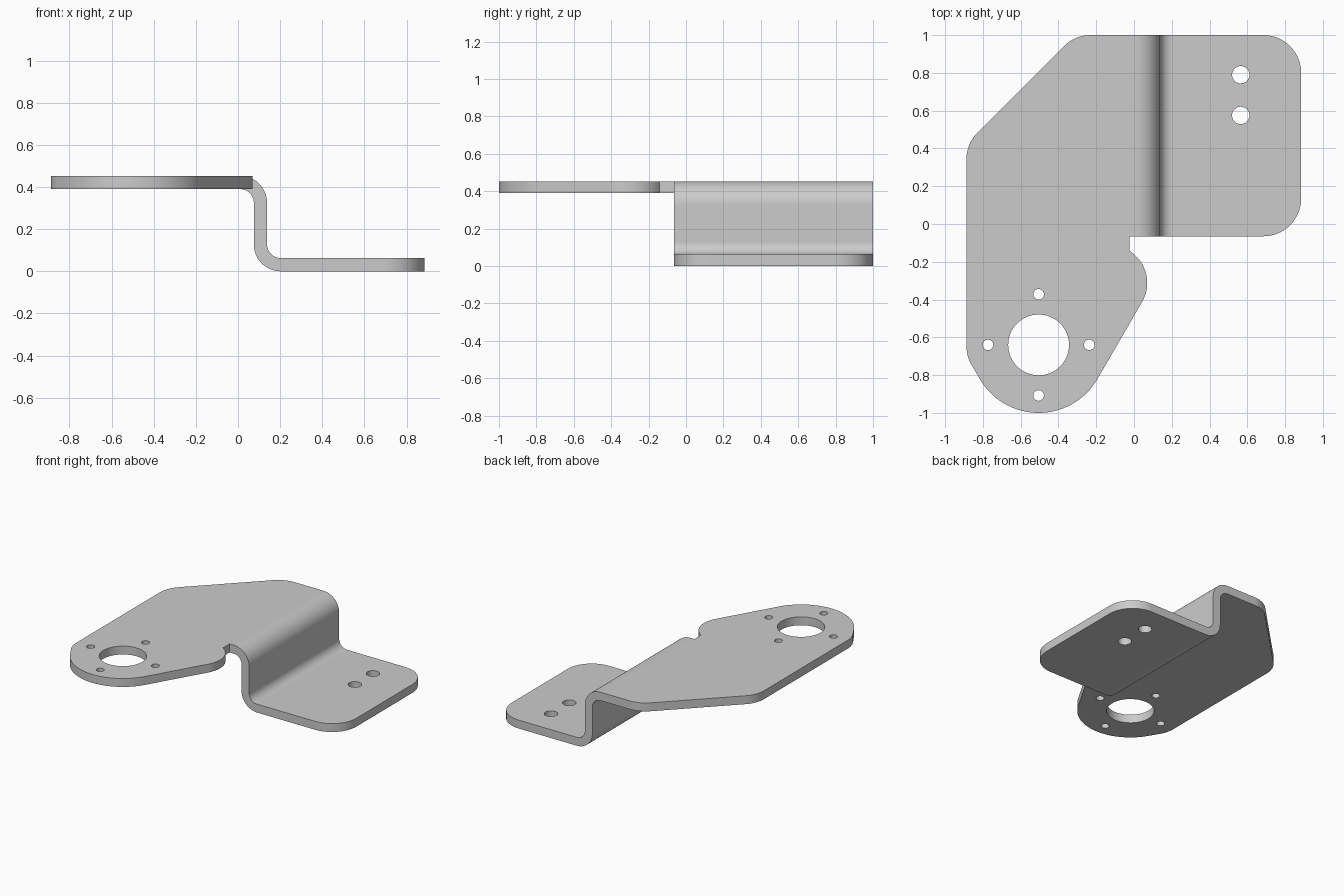
import bpy, bmesh
from math import sin, cos, radians, pi
from mathutils import Vector

if "Cube" in bpy.data.objects:
    bpy.data.objects.remove(bpy.data.objects["Cube"])

T = 0.063                  # sheet thickness
TOP = 0.453                # top of raised plate
Y0, Y1 = -0.065, 1.0       # width of the bent strip
XU, XL = 0.01, 0.203       # where the bends meet the upper / lower plate
RI, RO = 0.065, 0.128      # inner and outer bend radii

bm = bmesh.new()


def arc(cx, cy, r, a0, a1, n=16):
    return [(cx + r * cos(radians(a0 + (a1 - a0) * i / n)),
             cy + r * sin(radians(a0 + (a1 - a0) * i / n))) for i in range(n + 1)]


def circle(cx, cy, r, n=40):
    return arc(cx, cy, r, 0, 360, n)[:-1]


def plate(outline, holes, z, joint_x):
    """Extruded flat plate with holes, left open where it joins the bend."""
    edges = []
    for loop in [outline] + holes:
        vs = [bm.verts.new((x, y, z)) for x, y in loop]
        edges += [bm.edges.new((vs[i - 1], vs[i])) for i in range(len(vs))]
    res = bmesh.ops.triangle_fill(bm, edges=edges, use_beauty=True, normal=(0, 0, 1))
    faces = [f for f in res["geom"] if isinstance(f, bmesh.types.BMFace)]
    ext = bmesh.ops.extrude_face_region(bm, geom=faces, use_keep_orig=True)
    new = [v for v in ext["geom"] if isinstance(v, bmesh.types.BMVert)]
    bmesh.ops.translate(bm, vec=(0, 0, T), verts=new)
    gone = [f for f in bm.faces if all(abs(v.co.x - joint_x) < 1e-5 for v in f.verts)]
    bmesh.ops.delete(bm, geom=gone, context='FACES')


# Raised motor plate
MX, MY = -0.505, -0.64
upper = [(XU, Y0), (XU, Y1)]
upper += arc(-0.230, 0.80, 0.2, 90, 135)
upper += arc(-0.687, 0.343, 0.2, 135, 180)
upper += arc(-0.687, -0.646, 0.2, 180, 210)
upper += arc(MX, MY, 0.36, 210, 330, 48)
upper += arc(-0.13, -0.312, 0.2, -30, 58, 28)
upper += [(-0.025, -0.13), (-0.025, Y0)]
holes = [circle(MX, MY, 0.161, 64)]
holes += [circle(MX + 0.268 * cos(k * pi / 2), MY + 0.268 * sin(k * pi / 2), 0.028, 24)
          for k in range(4)]
plate(upper, holes, TOP - T, XU)

# Lower mounting foot
lower = [(XL, Y1), (XL, Y0)]
lower += arc(0.685, Y0 + 0.2, 0.2, -90, 0)
lower += arc(0.685, Y1 - 0.2, 0.2, 0, 90)
plate(lower, [circle(0.565, y, 0.046) for y in (0.575, 0.79)], 0, XL)

# Z-shaped bend between the two plates
zu, zl = TOP - RO, RO
top_side = arc(XU, zu, RO, 90, 0) + arc(XL, zl, RI, 180, 270)
under_side = arc(XU, zu, RI, 90, 0) + arc(XL, zl, RO, 180, 270)
rows = [[bm.verts.new((p[0], y, p[1])) for p in side]
        for side, y in ((top_side, Y0), (top_side, Y1), (under_side, Y1), (under_side, Y0))]
for k in range(4):
    a, b = rows[k], rows[(k + 1) % 4]
    for i in range(len(a) - 1):
        bm.faces.new((a[i], a[i + 1], b[i + 1], b[i]))

# Weld into one sheet
bmesh.ops.remove_doubles(bm, verts=bm.verts, dist=0.0005)
bmesh.ops.recalc_face_normals(bm, faces=bm.faces)
mesh = bpy.data.meshes.new("bent_bracket")
bm.to_mesh(mesh)
bm.free()
obj = bpy.data.objects.new("bent_bracket", mesh)
bpy.context.collection.objects.link(obj)
bpy.context.view_layer.objects.active = obj
obj.select_set(True)
bpy.ops.object.shade_smooth_by_angle(angle=radians(30))
wn = obj.modifiers.new("weighted_normals", 'WEIGHTED_NORMAL')
wn.keep_sharp = True
